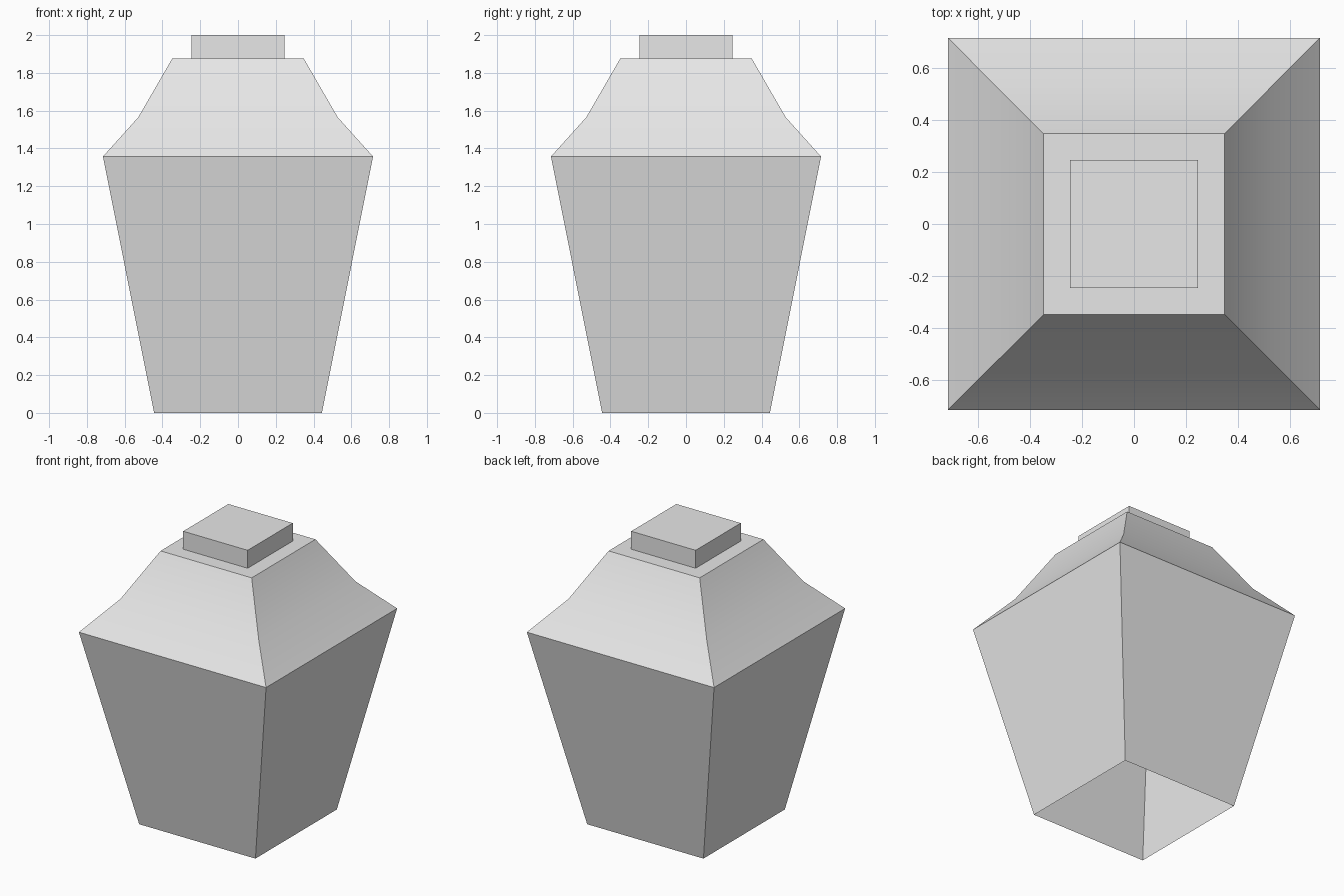
import bpy
import bmesh

cube = bpy.data.objects.get("Cube")
if cube:
    bpy.data.objects.remove(cube, do_unlink=True)

GREY = (0.8, 0.8, 0.8, 1.0)
grey = bpy.data.materials.new("light grey")
grey.use_nodes = True
grey.diffuse_color = GREY
grey.node_tree.nodes["Principled BSDF"].inputs["Base Color"].default_value = GREY


def square_loft(name, profile, cap_bottom=False, cap_top=False):
    """Stack square rings given as (half width, height) and skin them."""
    bm = bmesh.new()
    rings = [[bm.verts.new((sx * r, sy * r, z))
              for sx, sy in ((-1, -1), (1, -1), (1, 1), (-1, 1))]
             for r, z in profile]
    for low, high in zip(rings, rings[1:]):
        for i in range(4):
            j = (i + 1) % 4
            bm.faces.new((low[i], low[j], high[j], high[i]))
    if cap_bottom:
        bm.faces.new(rings[0][::-1])
    if cap_top:
        bm.faces.new(rings[-1])
    mesh = bpy.data.meshes.new(name)
    bm.to_mesh(mesh)
    bm.free()
    mesh.materials.append(grey)
    obj = bpy.data.objects.new(name, mesh)
    bpy.context.collection.objects.link(obj)
    return obj


# Tapered body, hollow and open underneath
square_loft("body", [(0.444, 0), (0.715, 1.357)])

# Flared roof with a flat top, softly shaded across its bend
roof = square_loft("roof", [(0.715, 1.357), (0.528, 1.565), (0.348, 1.876)],
                   cap_top=True)
bpy.ops.object.select_all(action="DESELECT")
roof.select_set(True)
bpy.context.view_layer.objects.active = roof
bpy.ops.object.shade_smooth_by_angle()

# Square cap block on the roof
square_loft("cap", [(0.246, 1.876), (0.246, 2.0)], cap_top=True)
